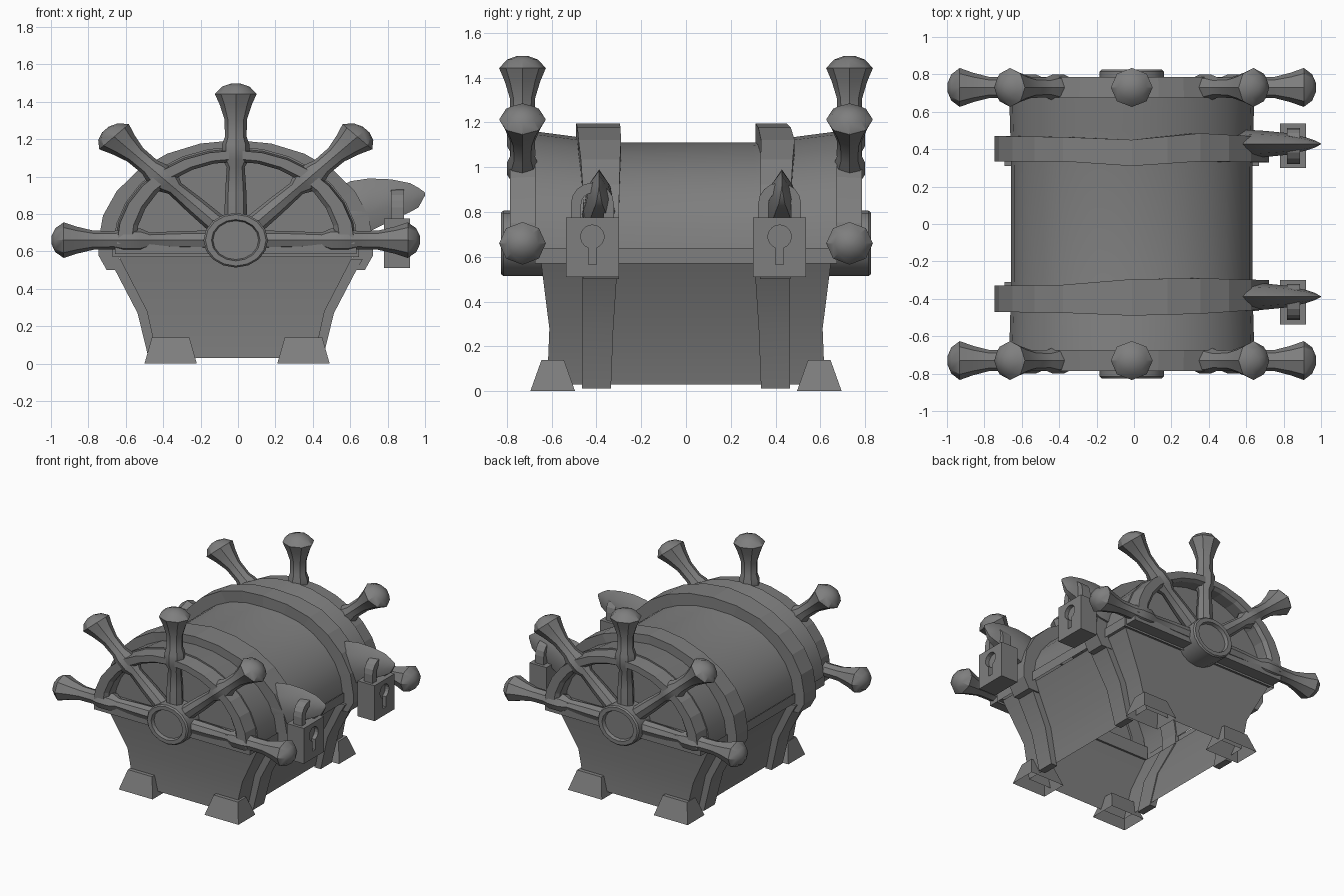
import bpy, bmesh, math
from mathutils import Vector

if "Cube" in bpy.data.objects:
    bpy.data.objects.remove(bpy.data.objects["Cube"])

grey = bpy.data.materials.new("dark_grey")
grey.use_nodes = True
COLOUR = (0.21, 0.21, 0.21, 1)
grey.diffuse_color = COLOUR
grey.node_tree.nodes["Principled BSDF"].inputs["Base Color"].default_value = COLOUR

CX = -0.012        # centre line of the chest
WHEEL_Z = 0.66
SQUASH = 0.85      # the wheels are slightly flattened


def finish(name, bm, smooth=False):
    bmesh.ops.recalc_face_normals(bm, faces=bm.faces)
    mesh = bpy.data.meshes.new(name)
    bm.to_mesh(mesh)
    bm.free()
    mesh.materials.append(grey)
    obj = bpy.data.objects.new(name, mesh)
    bpy.context.collection.objects.link(obj)
    if smooth:
        bpy.ops.object.select_all(action="DESELECT")
        obj.select_set(True)
        bpy.context.view_layer.objects.active = obj
        bpy.ops.object.shade_smooth_by_angle(angle=math.radians(35))
    return obj


def loft(name, rings, caps=(True, True), wrap=True, smooth=False):
    """Skin a row of matching sections, with optional caps on both ends."""
    bm = bmesh.new()
    rows = [[bm.verts.new(p) for p in ring] for ring in rings]
    n = len(rows[0])
    for a, b in zip(rows, rows[1:]):
        for i in range(n if wrap else n - 1):
            j = (i + 1) % n
            bm.faces.new((a[i], a[j], b[j], b[i]))
    for cap, row in zip(caps, (rows[0], rows[-1])):
        if cap:
            bm.faces.new(row)
    return finish(name, bm, smooth)


def rect(cx, cy, z, hx, hy):
    return [(cx + sx * hx, cy + sy * hy, z)
            for sx, sy in ((-1, -1), (1, -1), (1, 1), (-1, 1))]


def box(name, x, y, z, caps=(True, True)):
    cx, cy = sum(x) / 2, sum(y) / 2
    hx, hy = (x[1] - x[0]) / 2, (y[1] - y[0]) / 2
    return loft(name, [rect(cx, cy, h, hx, hy) for h in z], caps)


def arc(a, b, z, y, steps=14):
    return [(CX + a * math.cos(math.pi * i / steps), y,
             z + b * math.sin(math.pi * i / steps)) for i in range(steps + 1)]


# Chest body: a shell open underneath, waisted and flared toward the lid
loft("chest_body", [rect(CX, 0, z, hx, hy) for z, hx, hy in
                    ((0.03, 0.42, 0.62), (0.28, 0.475, 0.61), (0.58, 0.63, 0.648))],
     caps=(False, False), smooth=True)

# Barrel lid shell, a little wider at both ends, with its lip
loft("lid", [arc(a, b, 0.63, y) for y, a, b in
             ((-0.675, 0.655, 0.53), (-0.5, 0.65, 0.507), (-0.3, 0.645, 0.48),
              (0.3, 0.645, 0.48), (0.5, 0.65, 0.507), (0.675, 0.655, 0.53))],
     wrap=False, smooth=True)
box("lid_lip", (CX - 0.66, CX + 0.66), (-0.675, 0.675), (0.57, 0.64), caps=(False, False))


def spoke(name, angle, y):
    """Turned handle: thin inside the rim, collar on the rim, knob outside."""
    profile = ((0.1, 0.062), (0.3, 0.057), (0.46, 0.048), (0.51, 0.074),
               (0.6, 0.074), (0.65, 0.058), (0.76, 0.06), (0.85, 0.085),
               (0.92, 0.112), (0.965, 0.075), (0.985, 0.025))
    d = Vector((math.cos(angle), 0, math.sin(angle)))
    side = Vector((-math.sin(angle), 0, math.cos(angle)))
    rings = []
    for r, w in profile:
        ring = []
        for i in range(8):
            t = math.tau * i / 8
            p = d * r + side * (w * math.cos(t))
            ring.append((CX + p.x, y + w * 0.93 * math.sin(t), WHEEL_Z + SQUASH * p.z))
        rings.append(ring)
    loft(name, rings, smooth=True)


def ellipse(r, y, steps=16):
    return [(CX + r * math.cos(math.tau * i / steps), y,
             WHEEL_Z + SQUASH * r * math.sin(math.tau * i / steps)) for i in range(steps)]


# Half wheel on each end
for s, label in ((-1, "front"), (1, "back")):
    rim = []
    for i in range(15):
        t = math.pi * i / 14
        rim.append([(CX + r * math.cos(t), s * y, 0.64 + h * math.sin(t))
                    for r, h, y in ((0.535, 0.44, 0.66), (0.535, 0.44, 0.76),
                                    (0.56, 0.455, 0.785), (0.635, 0.5, 0.785),
                                    (0.645, 0.51, 0.66))])
    loft(label + "_wheel_rim", rim)
    box(label + "_wheel_crossbar", (CX - 0.645, CX + 0.645),
        sorted((s * 0.64, s * 0.765)), (0.585, 0.685))
    for i in range(5):
        spoke(f"{label}_wheel_spoke_{i + 1}", math.pi * i / 4, s * 0.73)
    loft(label + "_wheel_hub", [ellipse(r, s * y) for r, y in
                                ((0.172, 0.63), (0.172, 0.815), (0.162, 0.825),
                                 (0.13, 0.825), (0.122, 0.8))], smooth=True)

# Tapered feet, hollow and open underneath
for sx, left in ((-1, "right"), (1, "left")):
    for sy, front in ((-1, "front"), (1, "back")):
        x, y = CX + 0.007 + sx * 0.355, sy * 0.595
        loft(f"{front}_{left}_foot", [rect(x, y, 0, 0.14, 0.1), rect(x, y, 0.14, 0.1, 0.05)],
             caps=(False, True))


def lid_band(name, spans):
    """Strap over the lid; spans give its y limits from right to left."""
    def limits(u):
        k = min(int(u * (len(spans) - 1)), len(spans) - 2)
        f = u * (len(spans) - 1) - k
        return [p + (q - p) * f for p, q in zip(spans[k], spans[k + 1])]

    path = [((-0.69, 0.5), (-0.6, 0.5)), ((-0.735, 0.58), (-0.63, 0.58))]
    for i in range(13):
        t = math.pi * (1 - i / 12)
        path.append(((0.735 * math.cos(t), 0.65 + 0.545 * math.sin(t)),
                     (0.635 * math.cos(t), 0.65 + 0.455 * math.sin(t))))
    path += [((0.735, 0.58), (0.63, 0.58)), ((0.69, 0.5), (0.6, 0.5))]
    rings = []
    for (ox, oz), (ix, iz) in path:
        y0, y1 = limits((ox + 0.735) / 1.47)
        rings.append([(CX + ox, y0, oz), (CX + ox, y1, oz),
                      (CX + ix, y1, iz), (CX + ix, y0, iz)])
    loft(name, rings)


def body_band(name, sx, sy):
    """Strap down one side of the body."""
    rings = [[(CX + sx * px, sy * py, z) for px, py in
              ((x, y0), (x, 0.465), (inner, 0.465), (inner, y0))]
             for x, z, inner, y0 in ((0.68, 0.56, 0.61, 0.31), (0.645, 0.5, 0.58, 0.31),
                                     (0.525, 0.27, 0.465, 0.325), (0.462, 0.012, 0.41, 0.335))]
    loft(name, rings, smooth=True)


def hasp(name, y):
    """Pointed claw standing out from the lid."""
    rings = []
    for x, low, high, w in ((0.52, 0.69, 0.93, 0.05), (0.6, 0.69, 0.975, 0.076),
                            (0.7, 0.705, 0.99, 0.07), (0.82, 0.765, 0.985, 0.058),
                            (0.92, 0.81, 0.965, 0.035), (0.965, 0.835, 0.94, 0.02),
                            (1.0, 0.9, 0.915, 0.002)):
        h = high - low
        rings.append([(x, y + w * dy, low + h * dz) for dy, dz in
                      ((0, 1), (0.7, 0.75), (1, 0.35), (0.7, 0),
                       (-0.7, 0), (-1, 0.35), (-0.7, 0.75))])
    loft(name, rings, smooth=True)


def padlock(name, y):
    body = box(name + "_body", (0.78, 0.92), (y - 0.118, y + 0.118), (0.51, 0.775))
    # Keyhole cut into the outer face
    hole = [(0.052 * math.sin(math.radians(a)), 0.69 + 0.052 * math.cos(math.radians(a)))
            for a in range(-160, 161, 20)]
    hole += [(0.018, 0.565), (-0.018, 0.565)]
    cutter = loft(name + "_cutter", [[(x, y + dy, z) for dy, z in hole] for x in (0.89, 0.95)])
    cut = body.modifiers.new("keyhole", "BOOLEAN")
    cut.object, cut.operation, cut.solver = cutter, "DIFFERENCE", "EXACT"
    bpy.context.view_layer.objects.active = body
    bpy.ops.object.modifier_apply(modifier=cut.name)
    bpy.data.objects.remove(cutter)
    # Arched shackle
    path = [(1, 0, 0.76)]
    path += [(math.cos(math.pi * i / 8), math.sin(math.pi * i / 8), 0.835) for i in range(9)]
    path += [(-1, 0, 0.76)]
    loft(name + "_shackle", [[(x, y + r * c, z + r * d) for x, r in
                              ((0.818, 0.05), (0.888, 0.05), (0.888, 0.096), (0.818, 0.096))]
                             for c, d, z in path])


# Straps, claws and padlocks
lid_band("front_lid_band", ((-0.47, -0.33), (-0.475, -0.325), (-0.49, -0.295),
                            (-0.48, -0.29), (-0.455, -0.3)))
lid_band("back_lid_band", ((0.335, 0.47), (0.335, 0.465), (0.31, 0.45),
                           (0.335, 0.485), (0.33, 0.465)))
for sy, label, claw_y, lock_y in ((-1, "front", -0.388, -0.418), (1, "back", 0.428, 0.418)):
    for sx, side in ((-1, "right"), (1, "left")):
        body_band(f"{label}_{side}_body_band", sx, sy)
    hasp(label + "_hasp", claw_y)
    padlock(label + "_padlock", lock_y)
